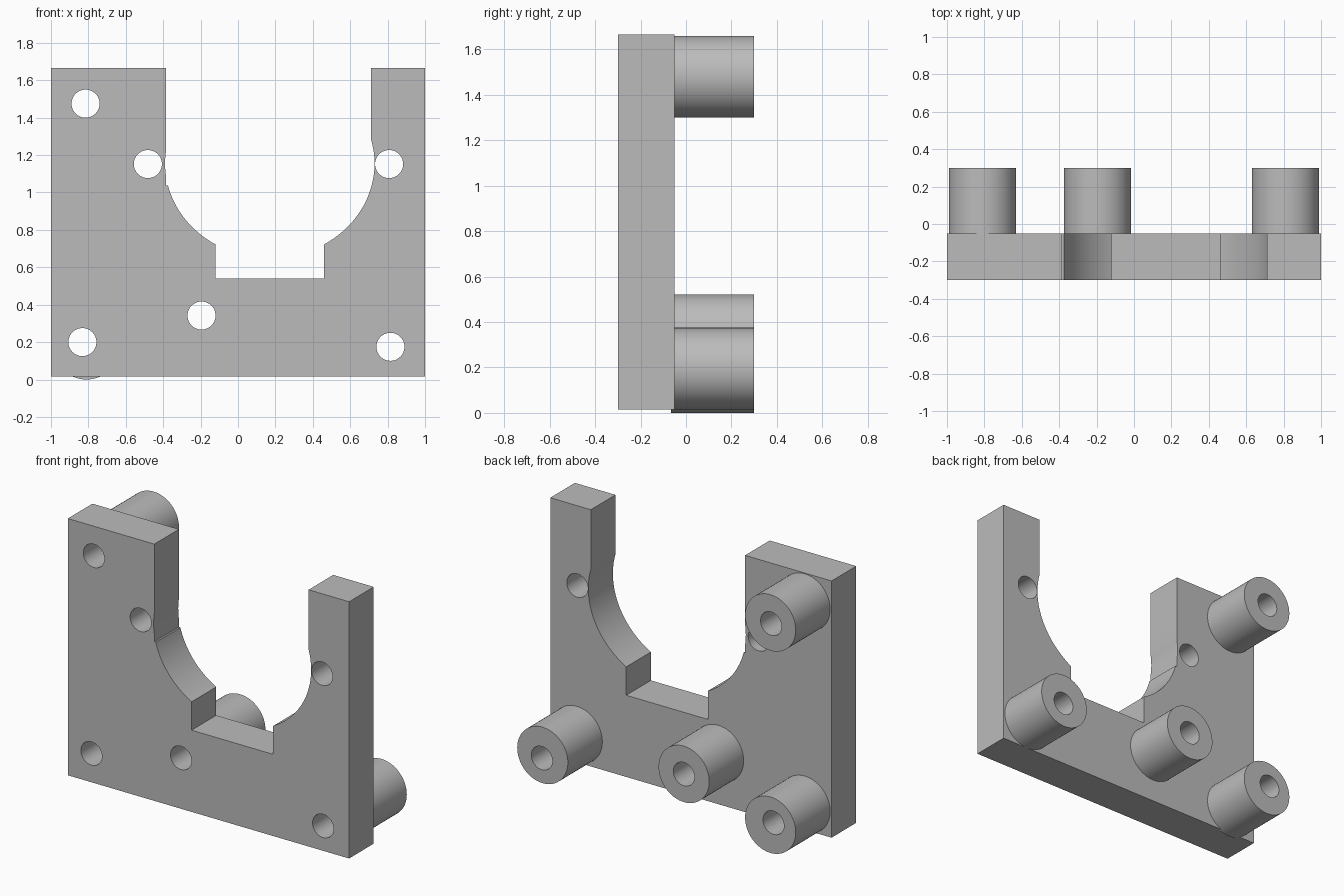
import bpy
import bmesh
import math
from mathutils import Matrix, Vector

old = bpy.data.objects.get("Cube")
if old:
    bpy.data.objects.remove(old, do_unlink=True)

grey = bpy.data.materials.new("plain_grey")
grey.use_nodes = True
grey.diffuse_color = (0.5, 0.5, 0.5, 1)
grey.node_tree.nodes["Principled BSDF"].inputs["Base Color"].default_value = (0.5, 0.5, 0.5, 1)

FRONT, BACK, TIP = -0.30, -0.05, 0.30
HOLE_R, BOSS_R = 0.075, 0.18


def finish(name, bm):
    bmesh.ops.recalc_face_normals(bm, faces=bm.faces)
    mesh = bpy.data.meshes.new(name)
    bm.to_mesh(mesh)
    bm.free()
    mesh.materials.append(grey)
    obj = bpy.data.objects.new(name, mesh)
    bpy.context.collection.objects.link(obj)
    return obj


def box(name, x0, x1, y0, y1, z0, z1):
    bm = bmesh.new()
    bmesh.ops.create_cube(bm, size=1)
    bmesh.ops.scale(bm, vec=(x1 - x0, y1 - y0, z1 - z0), verts=bm.verts)
    bmesh.ops.translate(bm, vec=Vector((x0 + x1, y0 + y1, z0 + z1)) / 2, verts=bm.verts)
    return finish(name, bm)


def rod(name, x, z, rx, rz, y0, y1, sides=64):
    """Elliptical cylinder lying along y."""
    bm = bmesh.new()
    bmesh.ops.create_cone(bm, cap_ends=True, segments=sides, radius1=1, radius2=1,
                          depth=y1 - y0, matrix=Matrix.Rotation(math.pi / 2, 4, 'X'))
    bmesh.ops.scale(bm, vec=(rx, 1, rz), verts=bm.verts)
    bmesh.ops.translate(bm, vec=(x, (y0 + y1) / 2, z), verts=bm.verts)
    return finish(name, bm)


def cut(target, cutter):
    mod = target.modifiers.new("cut", 'BOOLEAN')
    mod.operation = 'DIFFERENCE'
    mod.solver = 'EXACT'
    mod.object = cutter
    bpy.ops.object.select_all(action='DESELECT')
    bpy.context.view_layer.objects.active = target
    target.select_set(True)
    bpy.ops.object.modifier_apply(modifier=mod.name)
    bpy.data.objects.remove(cutter, do_unlink=True)


def bore(target, x, z):
    cut(target, rod("bore_cutter", x, z, HOLE_R, HOLE_R, -0.5, 0.5, 48))


# Mounting plate with open-topped round cradle and square relief slot
plate = box("mounting_plate", -1, 1, FRONT, BACK, 0.015, 1.665)
cut(plate, rod("cradle_cutter", 0.17, 1.155, 0.56, 0.506, -0.5, 0.5, 96))
cut(plate, box("opening_cutter", -0.385, 0.712, -0.5, 0.5, 1.037, 2))
cut(plate, box("slot_cutter", -0.12, 0.46, -0.5, 0.5, 0.54, 1.2))

# Screw holes beside the cradle
for x in (-0.482, 0.808):
    bore(plate, x, 1.152)

# Standoffs: name, centre x and z, bore x and z, start y
standoffs = [
    ("upper_right_standoff", -0.81, 1.48, -0.815, 1.475, BACK),
    ("lower_right_standoff", -0.81, 0.18, -0.832, 0.20, -0.065),
    ("middle_standoff", -0.195, 0.342, -0.195, 0.342, BACK),
    ("lower_left_standoff", 0.81, 0.195, 0.815, 0.175, BACK),
]
parts = [plate]
for name, x, z, hx, hz, start in standoffs:
    boss = rod(name, x, z, BOSS_R, BOSS_R, start, TIP)
    bore(boss, hx, hz)
    bore(plate, hx, hz)
    parts.append(boss)

# Smooth round walls, sharp corners
bpy.ops.object.select_all(action='DESELECT')
for obj in parts:
    obj.select_set(True)
bpy.context.view_layer.objects.active = plate
bpy.ops.object.shade_smooth_by_angle(angle=math.radians(20))
